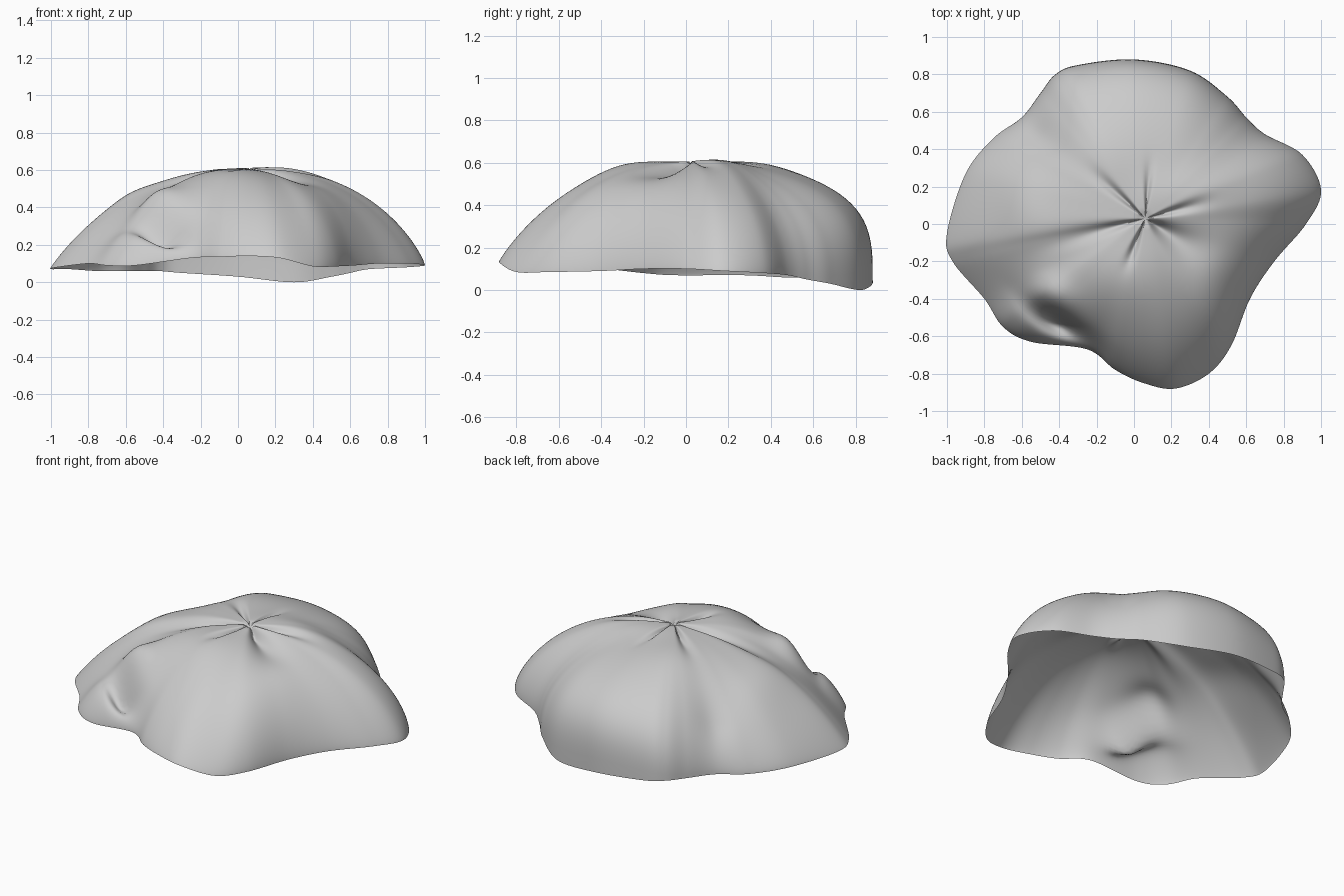
import bpy, bmesh, math
from mathutils import Vector

APEX = Vector((0.06, 0.03))
TOP = 0.59

# Hem outline, counter-clockwise: x, y, hem height, two profile exponents
HEM = [
    (1.00, 0.18, .09, 2.6, 1.25), (0.90, 0.37, .08, 2.5, 1.5), (0.70, 0.48, .07, 2.3, 1.8),
    (0.60, 0.57, .05, 2.2, 2.1), (0.50, 0.68, .03, 2.1, 2.5), (0.30, 0.82, .00, 2.0, 3.4),
    (0.00, 0.88, .03, 2.1, 3.5), (-.30, 0.85, .05, 2.2, 3.0), (-.42, 0.80, .06, 2.3, 2.5),
    (-.50, 0.70, .06, 2.4, 2.1), (-.60, 0.57, .06, 2.4, 1.7), (-.75, 0.46, .06, 2.4, 1.4),
    (-.90, 0.27, .07, 2.4, 1.25), (-1.0, -.05, .07, 2.5, 1.1), (-.97, -.20, .08, 2.4, 1.05),
    (-.80, -.40, .10, 2.3, 1.05), (-.70, -.55, .09, 2.5, 1.2), (-.55, -.63, .09, 2.6, 1.3),
    (-.25, -.67, .13, 2.8, 1.4), (-.10, -.78, .135, 2.7, 1.25), (0.05, -.85, .14, 2.6, 1.15),
    (0.22, -.88, .13, 2.5, 1.1),
    (0.40, -.80, .085, 2.5, 1.2), (0.52, -.65, .085, 2.7, 1.4), (0.62, -.40, .09, 2.9, 1.6),
    (0.75, -.20, .10, 2.8, 1.4), (0.92, 0.00, .10, 2.6, 1.2)]

# Gathers radiating from the crown: angle, depth, angular width, reach
PLEATS = [(138, .03, 6, .4), (85, .025, 5, .32), (15, .03, 7, .35), (249, .04, 6, .32),
          (195, .035, 8, .6), (-33, .065, 20, .55)]

# Soft dents and bulges: x, y, height, long radius, short radius, direction
DENTS = [(-.38, -.57, -.16, .2, .065, -38), (-.43, -.38, .04, .13, .09, -38),
         (.30, .20, .03, .25, .12, 22), (-.22, .36, .03, .25, .25, 0),
         (-.05, -.30, .025, .2, .2, 0), (-.56, .50, -.03, .13, .09, 130),
         (-.60, .10, .02, .2, .13, 100)]


def spline(a, b, c, d, t):
    return [.5 * (2*q + (r-p)*t + (2*p - 5*q + 4*r - s)*t*t + (3*q - p - 3*r + s)*t**3)
            for p, q, r, s in zip(a, b, c, d)]


def relief(x, y, s):
    ang = math.degrees(math.atan2(y - APEX.y, x - APEX.x))
    z = 0
    for a, depth, width, reach in PLEATS:
        d = (ang - a + 180) % 360 - 180
        z -= depth * math.exp(-(d/width)**2) * min(1, s/.1) * math.exp(-(s/reach)**4)
    for cx, cy, h, la, lb, rot in DENTS:
        c, n = math.cos(math.radians(rot)), math.sin(math.radians(rot))
        u, v = (x-cx)*c + (y-cy)*n, (y-cy)*c - (x-cx)*n
        z += h * math.exp(-(u/la)**2 - (v/lb)**2) * min(1, (1-s)/.15)
    return z


# Draped cloth: rings of vertices from the crown out to the hem
rays = []
n = len(HEM)
for i in range(n):
    for k in range(9):
        rays.append(spline(HEM[i-1], HEM[i], HEM[(i+1) % n], HEM[(i+2) % n], k/9))

RINGS = 44
bm = bmesh.new()
crown = bm.verts.new((APEX.x, APEX.y, TOP))
rings = []
for j in range(1, RINGS + 1):
    s = math.sin(j/RINGS * math.pi/2)
    ring = []
    for x, y, zr, p, q in rays:
        px, py = APEX.x + s*(x-APEX.x), APEX.y + s*(y-APEX.y)
        z = zr + (TOP + .01 - zr) * max(0, 1 - s**p)**(1/q)
        ring.append(bm.verts.new((px, py, max(0, z + relief(px, py, s)))))
    rings.append(ring)

m = len(rays)
for i in range(m):
    k = (i+1) % m
    bm.faces.new((crown, rings[0][i], rings[0][k]))
    for a, b in zip(rings, rings[1:]):
        bm.faces.new((a[i], b[i], b[k], a[k]))

mesh = bpy.data.meshes.new("draped_cloth")
bm.to_mesh(mesh)
bm.free()
mesh.shade_smooth()
cloth = bpy.data.objects.new("draped_cloth", mesh)
bpy.context.collection.objects.link(cloth)
